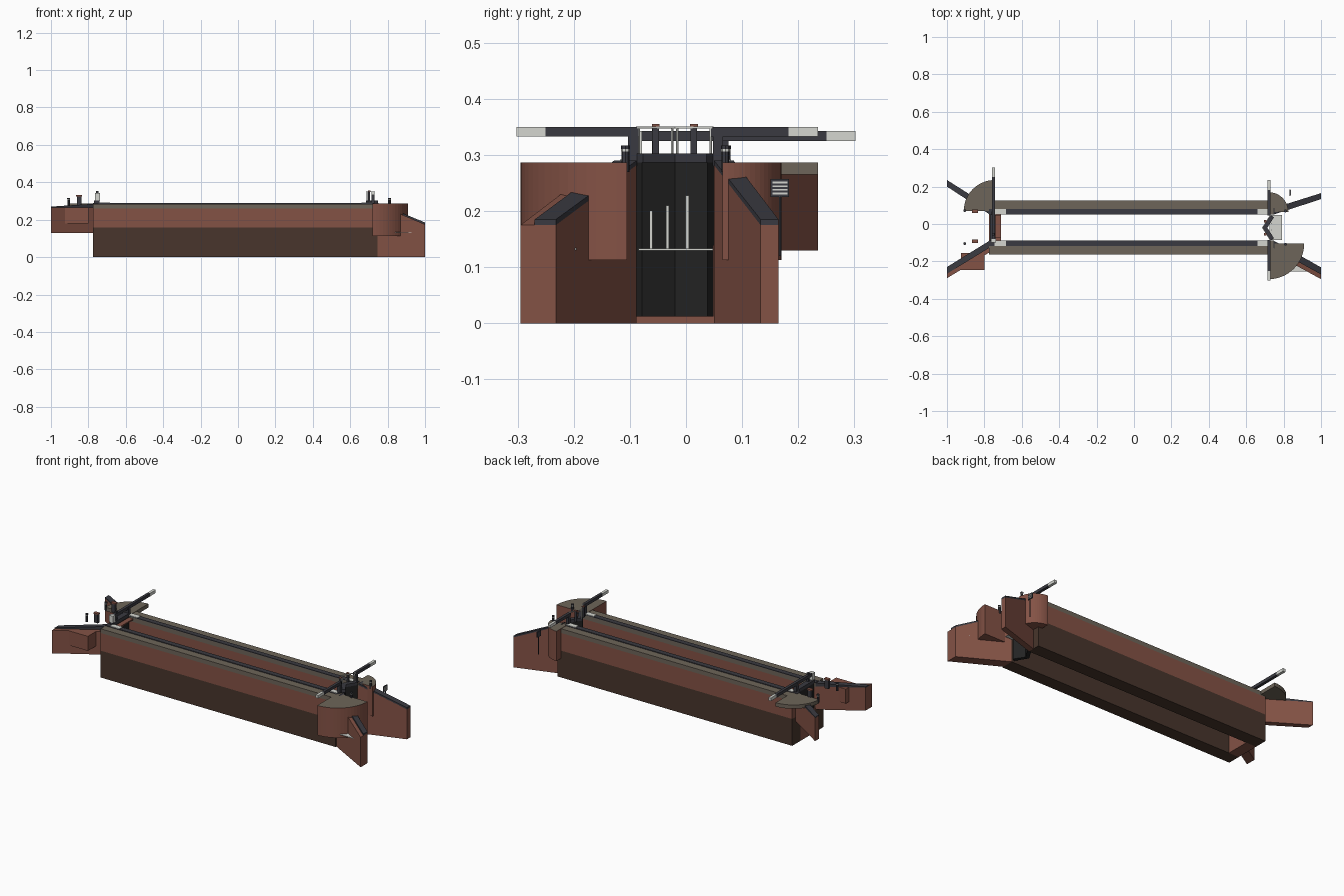
import bpy, bmesh, math
from mathutils import Vector

if "Cube" in bpy.data.objects:
    bpy.data.objects.remove(bpy.data.objects["Cube"], do_unlink=True)


def material(name, rgb):
    m = bpy.data.materials.new(name)
    m.use_nodes = True
    m.diffuse_color = (*rgb, 1)
    bsdf = next(n for n in m.node_tree.nodes if n.type == 'BSDF_PRINCIPLED')
    bsdf.inputs["Base Color"].default_value = (*rgb, 1)
    return m


BRICK = material("red brick", (0.23, 0.085, 0.06))
DAMP = material("damp brick", (0.065, 0.036, 0.025))
STONE = material("grey stone", (0.155, 0.13, 0.1))
SLATE = material("dark slate", (0.042, 0.042, 0.052))
BLACK = material("black timber", (0.017, 0.017, 0.017))
WHITE = material("white paint", (0.66, 0.67, 0.63))

FLOOR, TOP = 0.13, 0.285


def prism(name, pts, bottom, tops, mat, top_mat=None):
    """Upright prism over an outline; tops is one height or one per corner."""
    if not isinstance(tops, (list, tuple)):
        tops = [tops] * len(pts)
    if not isinstance(bottom, (list, tuple)):
        bottom = [bottom] * len(pts)
    bm = bmesh.new()
    low = [bm.verts.new((x, y, z)) for (x, y), z in zip(pts, bottom)]
    high = [bm.verts.new((x, y, z)) for (x, y), z in zip(pts, tops)]
    bm.faces.new(low)
    cap = bm.faces.new(high)
    for i in range(len(pts)):
        j = (i + 1) % len(pts)
        bm.faces.new((low[i], low[j], high[j], high[i]))
    bmesh.ops.recalc_face_normals(bm, faces=bm.faces)
    if top_mat:
        cap.material_index = 1
    mesh = bpy.data.meshes.new(name)
    bm.to_mesh(mesh)
    bm.free()
    for m in (mat, top_mat):
        if m:
            mesh.materials.append(m)
    ob = bpy.data.objects.new(name, mesh)
    bpy.context.collection.objects.link(ob)
    return ob


def box(name, x0, x1, y0, y1, z0, z1, mat, top_mat=None):
    return prism(name, [(x0, y0), (x1, y0), (x1, y1), (x0, y1)], z0, z1, mat, top_mat)


def strip(a, b, width):
    """Outline of a straight strip along a-b, widened to the left of travel."""
    a, b = Vector(a), Vector(b)
    d = (b - a).normalized()
    n = Vector((-d.y, d.x)) * width
    return [tuple(p) for p in (a, b, b + n, a + n)]


def quadrant(name, cx, cy, r, sx, sy, z0, mat, top_mat):
    arc = [(cx + sx * r * math.cos(t), cy + sy * r * math.sin(t))
           for t in (i * math.pi / 32 for i in range(17))]
    ob = prism(name, [(cx, cy)] + arc, z0, TOP + 0.002, mat, top_mat)
    ob.data.polygons.foreach_set("use_smooth", [False] * len(ob.data.polygons))


def post(name, x, y, z0, z1, r, mat, sides=8):
    pts = [(x + r * math.cos(2 * math.pi * i / sides),
            y + r * math.sin(2 * math.pi * i / sides)) for i in range(sides)]
    prism(name, pts, z0, z1, mat)


# chamber walls: damp base, brick, stone band, slate edge, painted ends
for side, inner, s in (("north", 0.05, 1), ("south", -0.088, -1)):
    outer, edge = inner + s * 0.075, inner + s * 0.03
    y0, y1 = sorted((inner, outer))
    box(side + "_wall_base", -0.775, 0.745, y0, y1, 0, 0.157, DAMP)
    box(side + "_wall", -0.775, 0.745, y0, y1, 0.157, 0.26, BRICK)
    box(side + "_wall_coping", -0.775, 0.745, y0, y1, 0.26, TOP, STONE)
    y0, y1 = sorted((inner, edge))
    box(side + "_wall_edging", -0.775, 0.73, y0, y1, TOP, TOP + 0.004, SLATE)
    for x in (-0.715, 0.69):
        box(side + "_edge_marking", x - 0.03, x + 0.03, y0, y1, TOP + 0.004, TOP + 0.007, WHITE)

# lower wing walls, falling towards the end
wings = (("north", (0.745, 0.05), (1, 0.133), (1, 0.165), (0.745, 0.085)),
         ("south", (0.745, -0.088), (1, -0.232), (1, -0.295), (0.745, -0.155)))
for side, a, b, c, d in wings:
    prism("lower_wing_" + side, [a, b, c, d], 0, [0.282, 0.175, 0.175, 0.282], BRICK)
    k = 1 if side == "north" else 0.6
    c2 = (1, b[1] + (c[1] - b[1]) * k)
    d2 = (d[0], a[1] + (d[1] - a[1]) * k)
    prism("lower_wing_coping_" + side, [a, b, c2, d2], [0.28, 0.174, 0.174, 0.28],
          [0.29, 0.185, 0.185, 0.29], SLATE)

# upper wing walls on the raised bed
for side, a, b, c, d in (
        ("north", (-0.77, 0.05), (-1, 0.2), (-1, 0.235), (-0.77, 0.09)),
        ("south", (-0.77, -0.088), (-1, -0.23), (-1, -0.29), (-0.77, -0.15))):
    prism("upper_wing_" + side, [a, b, c, d], FLOOR, 0.265, BRICK)
    k = 1 if side == "north" else 0.6
    c2 = (-1, b[1] + (c[1] - b[1]) * k)
    d2 = (d[0], a[1] + (d[1] - a[1]) * k)
    prism("upper_wing_coping_" + side, [a, b, c2, d2], 0.262, [TOP, 0.27, 0.27, TOP], SLATE)
box("upper_wing_buttress", -0.925, -0.80, -0.245, -0.155, 0.18, 0.265, BRICK)

# quarter-round platforms for swinging the beams
quadrant("lower_platform_south", 0.72, -0.105, 0.19, 1, -1, 0.113, BRICK, STONE)
quadrant("lower_platform_north", 0.72, 0.065, 0.105, 1, 1, 0.113, BRICK, STONE)
quadrant("upper_platform_north", -0.745, 0.07, 0.165, -1, 1, 0.265, STONE, STONE)

# upper sill and single upper gate
box("upper_sill", -0.775, -0.71, -0.088, 0.05, 0, 0.14, BRICK)
box("upper_gate", -0.767, -0.742, -0.088, 0.05, 0.14, 0.285, BLACK)
box("upper_gate_rail", -0.77, -0.74, -0.09, 0.052, 0.285, 0.303, SLATE)
box("upper_gate_walkway", -0.74, -0.712, -0.075, 0.048, 0.272, 0.28, BRICK)

# lower mitre gates, pointing into the chamber
mid = -0.02
for side, y, s in (("north", 0.049, 1), ("south", -0.089, -1)):
    a, b = ((0.728, y), (0.685, mid)) if s > 0 else ((0.685, mid), (0.728, y))
    prism("lower_gate_" + side, strip(a, b, 0.02), 0.012, 0.287, BLACK)
    prism("lower_gate_rail_" + side, strip(a, b, 0.024), 0.287, 0.303, SLATE)
    # white handrail along each leaf
    prism("handrail_" + side, strip(a, b, 0.004), 0.347, 0.351, WHITE)
    for t in (0.07, 0.94):
        p = Vector((0.728, y)).lerp(Vector((0.687, mid)), t)
        post("handrail_post", p.x, p.y, 0.3, 0.35, 0.0025, WHITE, 6)
    # paddle rack
    box("paddle_rack_" + side, 0.695, 0.707, mid + s * 0.034 - 0.006,
        mid + s * 0.034 + 0.006, 0.29, 0.351, SLATE, BRICK)
    box("paddle_cap_" + side, 0.694, 0.708, mid + s * 0.034 - 0.007,
        mid + s * 0.034 + 0.007, 0.351, 0.355, BRICK)


def beam(name, x, heel, tip, z0, z1):
    s = 1 if tip > heel else -1
    end = tip - s * 0.052
    for part, ya, yb, mat in (("", heel, end, SLATE), ("_white_end", end, tip, WHITE)):
        lo, hi = sorted((ya, yb))
        box(name + part, x - 0.008, x + 0.008, lo, hi, z0, z1, mat)


# balance beams and heel posts
beam("lower_beam_north", 0.722, 0.045, 0.235, 0.333, 0.35)
beam("lower_beam_south", 0.722, -0.085, -0.302, 0.333, 0.35)
beam("upper_beam", -0.752, -0.08, 0.302, 0.325, 0.343)
box("upper_beam_heel", -0.765, -0.739, -0.1, -0.078, 0.303, 0.343, WHITE)
for x, y in ((0.722, 0.057), (0.722, -0.094), (-0.752, 0.057), (-0.752, -0.088)):
    box("heel_post", x - 0.009, x + 0.009, y - 0.009, y + 0.009, 0.28, 0.334, SLATE)
box("upper_paddle_rack", -0.758, -0.746, -0.061, -0.049, 0.3, 0.353, SLATE)

# mooring bollards and ground paddle gear
for x, y in ((-0.905, 0.072), (-0.905, -0.105), (0.81, 0.07), (0.81, -0.108)):
    post("bollard", x, y, 0.27, 0.306, 0.007, SLATE)
    post("bollard_band", x, y, 0.306, 0.311, 0.0075, WHITE)
    post("bollard_cap", x, y, 0.311, 0.317, 0.008, SLATE)
for y in (0.068, -0.092):
    box("ground_paddle_gear", -0.862, -0.838, y - 0.008, y + 0.008, 0.275, 0.325, SLATE)
    box("ground_paddle_cap", -0.865, -0.835, y - 0.01, y + 0.01, 0.325, 0.332, BRICK)

# water leaking through the lower gates onto a foam sheet
box("foam_sheet", 0.725, 0.79, -0.085, 0.048, 0.13, 0.133, WHITE)
for y, z in ((-0.063, 0.2), (-0.033, 0.21), (0.002, 0.228), (0.03, 0.233)):
    box("water_jet", 0.732, 0.736, y - 0.003, y + 0.003, 0.133, z, WHITE)
box("culvert_foam", 0.84, 0.94, -0.255, -0.195, 0.131, 0.134, WHITE)

# notice board beside the lower north wing
post("notice_post", 0.838, 0.168, 0.12, 0.226, 0.003, SLATE, 6)
box("notice_board", 0.832, 0.838, 0.151, 0.184, 0.225, 0.257, SLATE)
for i in range(4):
    z = 0.23 + i * 0.0065
    box("notice_stripe", 0.838, 0.839, 0.154, 0.181, z, z + 0.003, WHITE)
